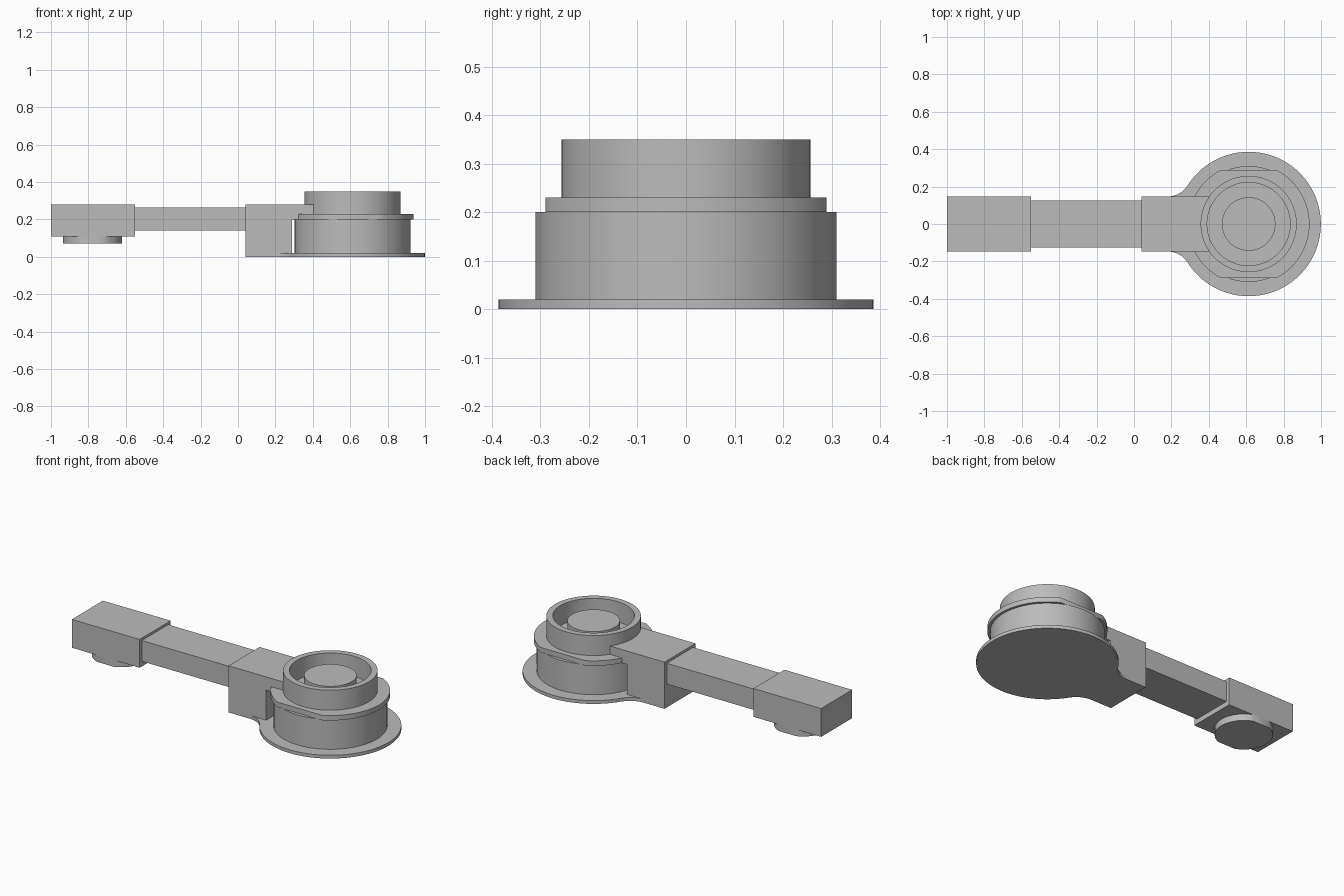
import bpy, bmesh, math

cube = bpy.data.objects.get("Cube")
if cube:
    bpy.data.objects.remove(cube, do_unlink=True)

grey = bpy.data.materials.new("plain grey")
grey.use_nodes = True
COLOUR = (0.5, 0.5, 0.5, 1)
grey.diffuse_color = COLOUR
grey.node_tree.nodes["Principled BSDF"].inputs["Base Color"].default_value = COLOUR

HUB = 0.613      # x of the round hub axis
HALF = 0.147     # half width of the arm blocks


def finish(name, bm):
    bmesh.ops.recalc_face_normals(bm, faces=bm.faces)
    mesh = bpy.data.meshes.new(name)
    bm.to_mesh(mesh)
    bm.free()
    mesh.materials.append(grey)
    ob = bpy.data.objects.new(name, mesh)
    bpy.context.collection.objects.link(ob)
    bpy.ops.object.select_all(action='DESELECT')
    ob.select_set(True)
    bpy.context.view_layer.objects.active = ob
    bpy.ops.object.shade_smooth_by_angle(angle=math.radians(30))
    return ob


def prism(name, outline, z0, z1):
    bm = bmesh.new()
    face = bm.faces.new([bm.verts.new((x, y, z0)) for x, y in outline])
    new = bmesh.ops.extrude_face_region(bm, geom=[face])["geom"]
    bmesh.ops.translate(bm, vec=(0, 0, z1 - z0),
                        verts=[v for v in new if isinstance(v, bmesh.types.BMVert)])
    return finish(name, bm)


def box(name, x0, x1, half, z0, z1):
    return prism(name, [(x0, -half), (x1, -half), (x1, half), (x0, half)], z0, z1)


def arc(cx, cy, r, a0, a1, n):
    return [(cx + r * math.cos(a0 + (a1 - a0) * i / n),
             cy + r * math.sin(a0 + (a1 - a0) * i / n)) for i in range(n + 1)]


def disc(name, cx, r, z0, z1, flat=None):
    """Round disc; flat trims both sides to that half width."""
    if flat is None:
        pts = arc(cx, 0, r, 0, 2 * math.pi, 64)[:-1]
    else:
        a = math.asin(flat / r)
        pts = arc(cx, 0, r, -a, a, 28) + arc(cx, 0, r, math.pi - a, math.pi + a, 28)
    return prism(name, pts, z0, z1)


def lathe(name, profile, cx, n=64):
    bm = bmesh.new()
    verts = [bm.verts.new((cx + r, 0, z)) for r, z in profile]
    edges = [bm.edges.new((a, b)) for a, b in zip(verts, verts[1:] + verts[:1])]
    bmesh.ops.spin(bm, geom=verts + edges, cent=(cx, 0, 0), axis=(0, 0, 1),
                   angle=2 * math.pi, steps=n, use_merge=True)
    bmesh.ops.remove_doubles(bm, verts=bm.verts, dist=1e-5)
    return finish(name, bm)


# Arm: end block, bar, hub block and the ledge that reaches the hub
box("end_block", -1.0, -0.55, HALF, 0.11, 0.28)
disc("end_foot", -0.777, 0.158, 0.07, 0.11, HALF)
box("arm_bar", -0.55, 0.04, 0.125, 0.14, 0.265)
box("hub_block", 0.04, 0.29, HALF, 0.0, 0.28)
box("hub_ledge", 0.29, 0.41, HALF, 0.2, 0.28)

# Base plate: large round end blended into the block by concave fillets
R, FX = 0.386, 0.18
d = HUB - FX
fillet = (d * d + HALF * HALF - R * R) / (2 * (R - HALF))
t = math.atan2(HALF + fillet, -d)
upper = arc(FX, HALF + fillet, fillet, t - math.pi, -math.pi / 2, 8)
rim = arc(HUB, 0, R, -t, t, 72)
lower = [(x, -y) for x, y in reversed(upper)]
prism("base_plate", rim + upper[1:] + lower[:-1], 0.0, 0.02)

# Hub: drum, flat-sided flange, raised ring and centre boss
disc("drum", HUB, 0.31, 0.02, 0.2)
disc("flange", HUB, 0.325, 0.2, 0.23, 0.29)
lathe("raised_ring", [(0.222, 0.23), (0.257, 0.23), (0.257, 0.35), (0.222, 0.35)], HUB)
disc("centre_boss", HUB, 0.143, 0.23, 0.32)

# The ledge must stop inside the ring wall, so follow its curve
bpy.data.objects.remove(bpy.data.objects["hub_ledge"], do_unlink=True)
a = math.asin(HALF / 0.24)
prism("hub_ledge", [(0.29, HALF), (0.29, -HALF)]
      + arc(HUB, 0, 0.24, math.pi + a, math.pi - a, 16), 0.2, 0.28)
